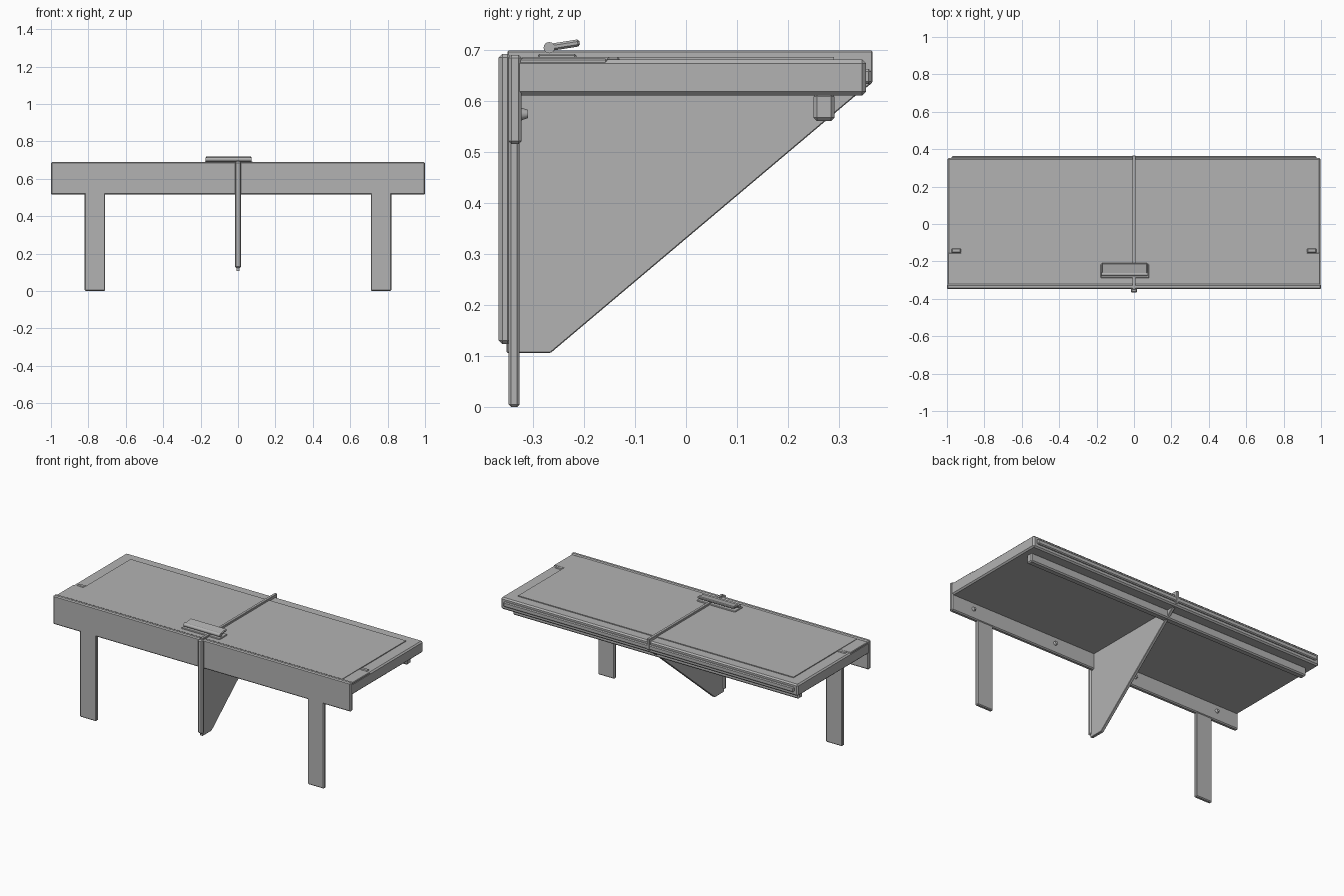
import bpy, bmesh, math
from mathutils import Matrix

if "Cube" in bpy.data.objects:
    bpy.data.objects.remove(bpy.data.objects["Cube"])

grey = bpy.data.materials.new("plain grey")
grey.diffuse_color = (0.45, 0.45, 0.45, 1)
grey.use_nodes = True
grey.node_tree.nodes["Principled BSDF"].inputs["Base Color"].default_value = grey.diffuse_color


def finish(name, bm, bevel=0.0):
    if bevel:
        bmesh.ops.bevel(bm, geom=bm.edges[:], offset=bevel, segments=1,
                        affect='EDGES', clamp_overlap=True)
    bmesh.ops.recalc_face_normals(bm, faces=bm.faces[:])
    me = bpy.data.meshes.new(name)
    bm.to_mesh(me)
    bm.free()
    me.materials.append(grey)
    ob = bpy.data.objects.new(name, me)
    bpy.context.collection.objects.link(ob)
    return ob


def box(name, x, y, z, bevel=0.0, tilt=0.0):
    """Box from (min, max) ranges, optionally tilted about x."""
    bm = bmesh.new()
    bmesh.ops.create_cube(bm, size=1)
    for v in bm.verts:
        for i, r in enumerate((x, y, z)):
            v.co[i] *= r[1] - r[0]
    if bevel:
        bmesh.ops.bevel(bm, geom=bm.edges[:], offset=bevel, segments=1, affect='EDGES')
    mid = [(r[0] + r[1]) / 2 for r in (x, y, z)]
    bm.transform(Matrix.Translation(mid) @ Matrix.Rotation(tilt, 4, 'X'))
    return finish(name, bm)


def prism(name, profile, half, bevel=0.0):
    """Extrude a (y, z) profile along x."""
    bm = bmesh.new()
    face = bm.faces.new([bm.verts.new((-half, y, z)) for y, z in profile])
    ext = bmesh.ops.extrude_face_region(bm, geom=[face])
    for v in ext["geom"]:
        if isinstance(v, bmesh.types.BMVert):
            v.co.x = half
    return finish(name, bm, bevel)


def rod(name, centre, radius, length, axis, sides=16, tip=None):
    bm = bmesh.new()
    bmesh.ops.create_cone(bm, cap_ends=True, segments=sides, radius1=radius,
                          radius2=radius if tip is None else tip, depth=length)
    turn = Matrix.Rotation(math.pi / 2, 4, 'Y') if axis == 'X' else Matrix.Rotation(-math.pi / 2, 4, 'X')
    bm.transform(Matrix.Translation(centre) @ turn)
    return finish(name, bm)


# table top with its raised panel
box("table_top", (-0.998, 0.998), (-0.335, 0.353), (0.61, 0.681), 0.008)
box("front_top_strip", (-0.996, 0.996), (-0.335, -0.155), (0.615, 0.683), 0.003)
box("top_panel", (-0.925, 0.925), (-0.32, 0.29), (0.676, 0.686))

# front board and back lip
box("front_board", (-1, 1), (-0.348, -0.322), (0.515, 0.69), 0.006)
box("back_lip", (-0.975, 0.975), (0.34, 0.363), (0.633, 0.662), 0.005)

# rail under the back of the top
box("under_rail", (-0.96, 0.96), (0.25, 0.291), (0.56, 0.615), 0.007)

# legs, side pins and bolts
for s in (-1, 1):
    box("leg", (s * 0.765 - 0.055, s * 0.765 + 0.055), (-0.348, -0.326), (0, 0.56), 0.005)
    box("side_pin", (s * 0.95 - 0.025, s * 0.95 + 0.025), (-0.155, -0.13), (0.672, 0.686), 0.004)
    for x in (0.28, 0.85):
        rod("bolt", (s * x, -0.317, 0.574), 0.013, 0.014, 'Y', 12, 0.008)

# central triangular fin, which also forms the ridge over the top
prism("centre_fin", [(-0.35, 0.698), (0.365, 0.698), (0.365, 0.635), (0.33, 0.608),
                     (-0.265, 0.106), (-0.352, 0.106)], 0.009, 0.002)
box("fin_front_rib", (-0.017, 0.017), (-0.367, -0.343), (0.123, 0.692), 0.007)

# latch: base plate, hinge barrel and flap
box("latch_plate", (-0.178, 0.08), (-0.29, -0.215), (0.683, 0.692), 0.003)
rod("latch_barrel", (-0.05, -0.268, 0.704), 0.011, 0.245, 'X')
box("latch_flap", (-0.172, 0.072), (-0.268, -0.208), (0.702, 0.716), 0.004, math.radians(9))

# smooth the round parts only
for ob in bpy.data.objects:
    if ob.name.startswith(("bolt", "latch_barrel")):
        ob.select_set(True)
        bpy.context.view_layer.objects.active = ob
    else:
        ob.select_set(False)
bpy.ops.object.shade_smooth_by_angle(angle=math.radians(30))
